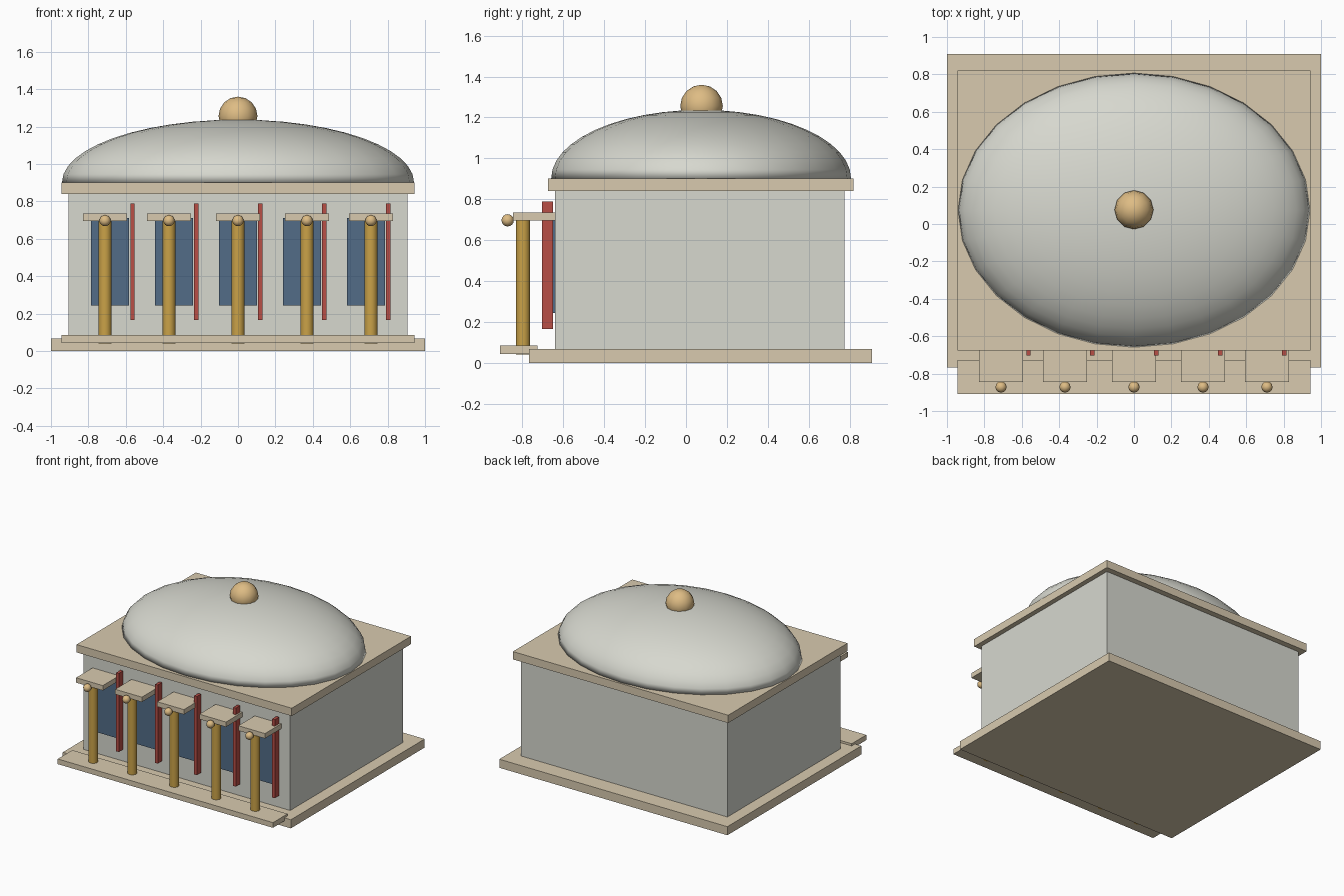
import bpy

cube = bpy.data.objects.get("Cube")
if cube:
    bpy.data.objects.remove(cube, do_unlink=True)


def material(name, r, g, b):
    # Convert 0-255 display values to linear
    lin = [((c / 255 + 0.055) / 1.055) ** 2.4 for c in (r, g, b)] + [1.0]
    m = bpy.data.materials.new(name)
    m.use_nodes = True
    m.diffuse_color = lin
    m.node_tree.nodes["Principled BSDF"].inputs["Base Color"].default_value = lin
    return m


stone = material("pale grey stone", 215, 216, 207)
trim = material("tan trim", 216, 202, 175)
gold = material("gold", 202, 162, 72)
brass = material("light brass", 222, 188, 132)
glass = material("dusk blue", 82, 108, 135)
red = material("banner red", 184, 78, 70)


def finish(name, mat, smooth=False):
    obj = bpy.context.object
    obj.name = obj.data.name = name
    obj.data.materials.append(mat)
    if smooth:
        bpy.ops.object.shade_smooth_by_angle(angle=0.8)
    return obj


def box(name, mat, x, y, z):
    """Box from (low, high) extents on each axis."""
    ext = (x, y, z)
    bpy.ops.mesh.primitive_cube_add(size=1, location=[(a + b) / 2 for a, b in ext])
    bpy.context.object.scale = [b - a for a, b in ext]
    bpy.ops.object.transform_apply(location=False, rotation=False, scale=True)
    return finish(name, mat)


def ball(name, mat, loc, size, segments, rings):
    bpy.ops.mesh.primitive_uv_sphere_add(segments=segments, ring_count=rings,
                                         radius=1, location=loc)
    bpy.context.object.scale = size
    bpy.ops.object.transform_apply(location=False, rotation=False, scale=True)
    return finish(name, mat, True)


# Main building
box("base_slab", trim, (-1, 1), (-0.767, 0.91), (0, 0.068))
box("front_step", trim, (-0.944, 0.944), (-0.91, -0.727), (0.044, 0.085))
box("hall_walls", stone, (-0.906, 0.906), (-0.64, 0.775), (0.068, 0.84))
box("roof_slab", trim, (-0.944, 0.944), (-0.675, 0.82), (0.84, 0.902))

# Dome: upper half of a stretched sphere
dome = ball("dome", stone, (0, 0.074, 0.902), (0.941, 0.733, 0.335), 28, 24)
bottom = [v for v in dome.data.vertices if v.co.z < 0]
for v in bottom:
    v.co.z = 0
    v.co.x *= 0.98
    v.co.y *= 0.98
ball("dome_finial", brass, (0, 0.076, 1.256), (0.104, 0.104, 0.104), 12, 8)

# Portico columns with caps and front knobs
for i, x in enumerate((-0.711, -0.369, 0, 0.369, 0.711), 1):
    bpy.ops.mesh.primitive_cylinder_add(vertices=16, radius=0.035, depth=0.66,
                                        location=(x, -0.797, 0.37))
    finish(f"column_{i}", gold, True)
    box(f"column_cap_{i}", trim, (x - 0.117, x + 0.117), (-0.845, -0.64), (0.696, 0.735))
    ball(f"cap_knob_{i}", brass, (x, -0.872, 0.697), (0.03, 0.03, 0.03), 12, 8)

# Windows and the upright banners beside them
for i in range(5):
    x = (i - 2) * 0.342
    box(f"window_{i + 1}", glass, (x - 0.102, x + 0.102), (-0.654, -0.638), (0.243, 0.71))
    box(f"banner_{i + 1}", red, (x + 0.108, x + 0.131), (-0.703, -0.65), (0.165, 0.788))
